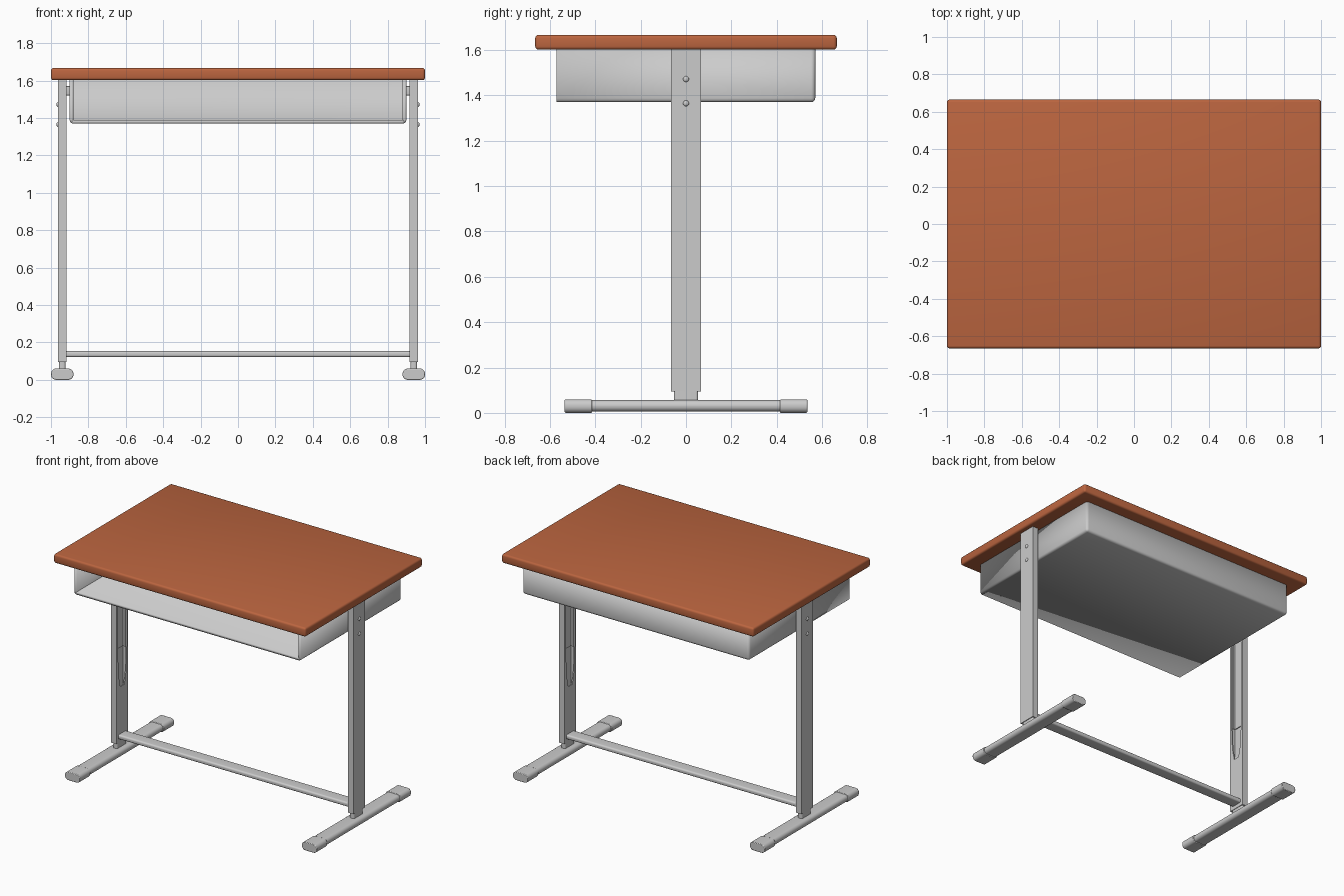
import bpy, bmesh, math
from mathutils import Vector

if "Cube" in bpy.data.objects:
    bpy.data.objects.remove(bpy.data.objects["Cube"])


def finish(bm, name, mirror=False, smooth=True):
    bmesh.ops.recalc_face_normals(bm, faces=bm.faces)
    mesh = bpy.data.meshes.new(name)
    bm.to_mesh(mesh)
    bm.free()
    ob = bpy.data.objects.new(name, mesh)
    bpy.context.collection.objects.link(ob)
    if mirror:
        ob.modifiers.new("mirror", 'MIRROR').use_mirror_merge = False
    if smooth:
        bpy.ops.object.select_all(action='DESELECT')
        bpy.context.view_layer.objects.active = ob
        ob.select_set(True)
        bpy.ops.object.shade_smooth_by_angle(angle=math.radians(35))
    return ob


def box_mesh(lo, hi):
    bm = bmesh.new()
    bmesh.ops.create_cube(bm, size=1)
    for v in bm.verts:
        v.co = Vector([lo[i] + (v.co[i] + 0.5) * (hi[i] - lo[i]) for i in range(3)])
    return bm


def box(name, lo, hi, bevel=0.0, mirror=False):
    bm = box_mesh(lo, hi)
    if bevel:
        bmesh.ops.bevel(bm, geom=bm.edges[:], offset=bevel, segments=3,
                        profile=0.5, affect='EDGES')
    return finish(bm, name, mirror)


def prism(name, pts, axis, a, b, mirror=False):
    """Extrude a 2D outline along an axis; the outline uses the other two axes in order."""
    bm = bmesh.new()
    verts = []
    for p in pts:
        co = list(p)
        co.insert(axis, a)
        verts.append(bm.verts.new(co))
    face = bm.faces.new(verts)
    ext = bmesh.ops.extrude_face_region(bm, geom=[face])
    move = [0, 0, 0]
    move[axis] = b - a
    bmesh.ops.translate(bm, vec=move,
                        verts=[g for g in ext["geom"] if isinstance(g, bmesh.types.BMVert)])
    return finish(bm, name, mirror)


def rounded(cx, cy, hx, hy, r, n=6):
    pts = []
    for k, (sx, sy) in enumerate(((1, 1), (-1, 1), (-1, -1), (1, -1))):
        for i in range(n + 1):
            t = math.pi / 2 * (k + i / n)
            pts.append((cx + sx * (hx - r) + r * math.cos(t),
                        cy + sy * (hy - r) + r * math.sin(t)))
    return pts


def channel(x_in, x_out, hy, t, lip):
    """C section open towards the desk centre, with small return lips."""
    half = [(x_out, hy), (x_in, hy), (x_in, hy - lip), (x_in + t, hy - lip),
            (x_in + t, hy - t), (x_out - t, hy - t)]
    return half + [(x, -y) for x, y in reversed(half)]


# Wooden top
top = box("desk_top", (-1, -0.665, 1.602), (1, 0.665, 1.667), 0.014)
wood = bpy.data.materials.new("wood")
wood.diffuse_color = (0.5, 0.13, 0.05, 1)
wood.use_nodes = True
wood.node_tree.nodes["Principled BSDF"].inputs["Base Color"].default_value = wood.diffuse_color
top.data.materials.append(wood)

# Book tray, open at the front and covered by the top
bm = box_mesh((-0.9, -0.57, 1.37), (0.9, 0.57, 1.602))
bmesh.ops.delete(bm, geom=[f for f in bm.faces if f.normal.z > 0.9 or f.normal.y < -0.9],
                 context='FACES')
bmesh.ops.bevel(bm, geom=[e for e in bm.edges if len(e.link_faces) == 2],
                offset=0.018, segments=3, profile=0.5, affect='EDGES')
bmesh.ops.recalc_face_normals(bm, faces=bm.faces)
bm.faces.ensure_lookup_table()
floor = min(bm.faces, key=lambda f: f.calc_center_median().z)
if floor.normal.z > 0:
    bmesh.ops.reverse_faces(bm, faces=bm.faces)
tray_mesh = bpy.data.meshes.new("book_tray")
bm.to_mesh(tray_mesh)
bm.free()
tray = bpy.data.objects.new("book_tray", tray_mesh)
bpy.context.collection.objects.link(tray)
solid = tray.modifiers.new("thickness", 'SOLIDIFY')
solid.thickness, solid.offset = 0.02, -1
bpy.context.view_layer.objects.active = tray
tray.select_set(True)
bpy.ops.object.shade_smooth_by_angle(angle=math.radians(35))

# Leg columns: outer channel, closed lower inner face, inner slider
prism("leg_channel", channel(0.918, 0.963, 0.066, 0.008, 0.016), 2, 0.095, 1.602, True)
notch = [(0.066, 0.75), (0.05, 0.75), (0.042, 0.58), (0.022, 0.49)]
plate = [(-0.066, 0.095), (0.066, 0.095)] + notch + [(-y, z) for y, z in reversed(notch)]
prism("leg_inner_plate", plate, 0, 0.918, 0.927, True)
prism("leg_slider", channel(0.928, 0.953, 0.054, 0.006, 0.01), 2, 0.75, 1.58, True)

# Spacers joining the legs to the tray
box("tray_bracket", (0.897, -0.03, 1.52), (0.95, 0.03, 1.57), 0.004, True)

# Bolts on the outer faces
for z in (1.365, 1.472):
    bm = bmesh.new()
    bmesh.ops.create_uvsphere(bm, u_segments=16, v_segments=8, radius=0.013)
    for v in bm.verts:
        v.co = Vector((0.963 + v.co.x * 0.6, v.co.y, z + v.co.z))
    finish(bm, "bolt", True)

# Foot neck, rail and end caps
prism("foot_neck", rounded(0.94, 0, 0.018, 0.054, 0.012), 2, 0.05, 0.11, True)
prism("foot_rail", rounded(0.94, 0.031, 0.055, 0.025, 0.024), 1, -0.43, 0.43, True)
for s in (-1, 1):
    ob = prism("foot_cap", rounded(0.94, 0.03, 0.06, 0.03, 0.027), 1, s * 0.415, s * 0.535, True)
    bev = ob.modifiers.new("soft_ends", 'BEVEL')
    bev.width, bev.segments = 0.004, 2
    bev.angle_limit = math.radians(50)

# Cross bar between the legs
prism("cross_bar", rounded(0, 0.137, 0.045, 0.016, 0.012), 0, -0.92, 0.92)
